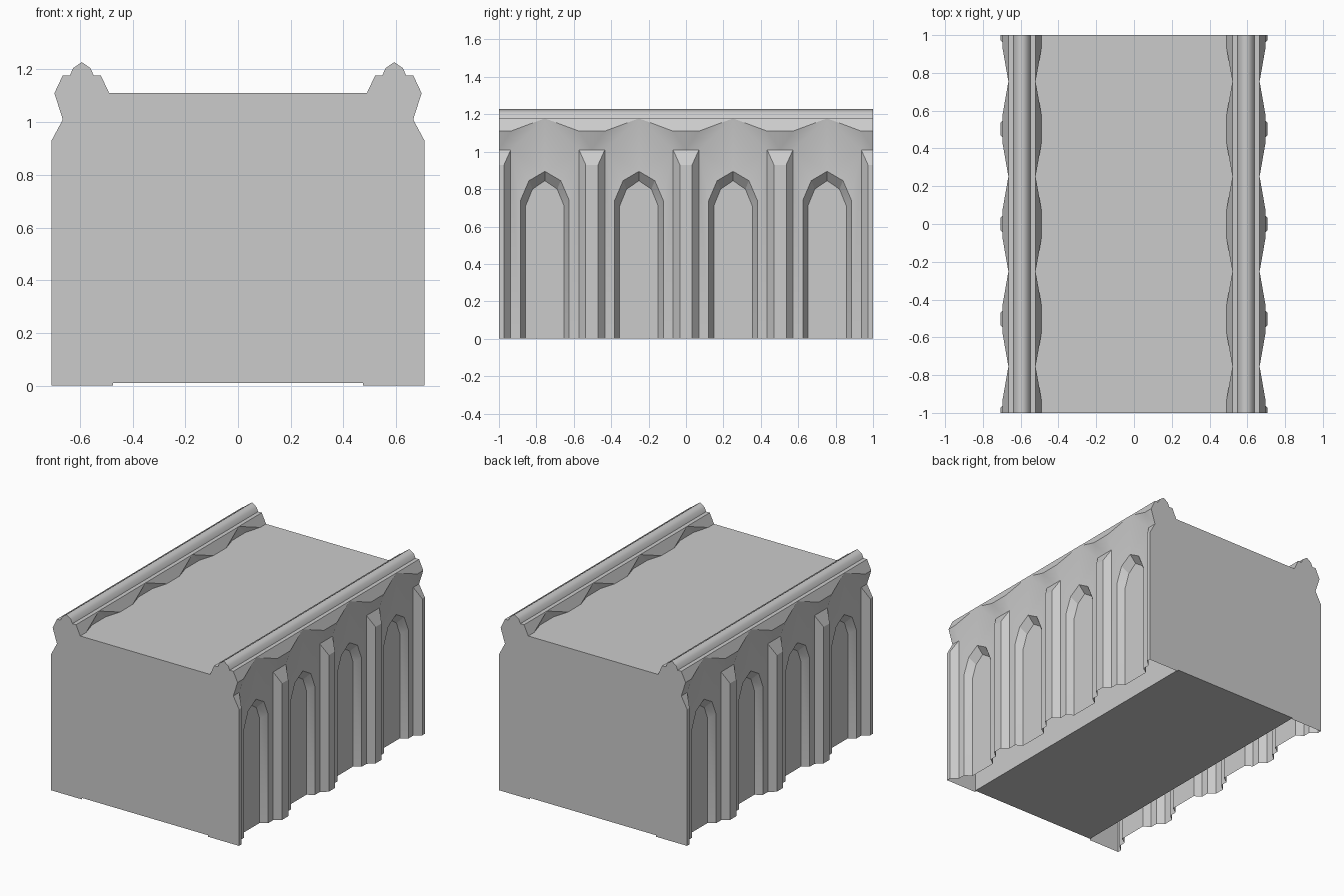
import bpy, bmesh, math

if "Cube" in bpy.data.objects:
    bpy.data.objects.remove(bpy.data.objects["Cube"])

stone = bpy.data.materials.new("stone_grey")
stone.diffuse_color = (0.6, 0.6, 0.6, 1)
stone.use_nodes = True
stone.node_tree.nodes["Principled BSDF"].inputs["Base Color"].default_value = stone.diffuse_color

BAY = 0.503          # spacing of the pilasters
MID = BAY / 2        # pilaster centre to arch centre
RAIL_X = 0.593       # parapet centre line


def add_object(name, bm, mirror=False, smooth=None):
    me = bpy.data.meshes.new(name)
    bm.to_mesh(me)
    bm.free()
    me.materials.append(stone)
    if smooth:
        me.shade_smooth()
        me.set_sharp_from_angle(angle=math.radians(smooth))
    ob = bpy.data.objects.new(name, me)
    bpy.context.collection.objects.link(ob)
    if mirror:
        ob.modifiers.new("Mirror", 'MIRROR').use_axis = (True, False, False)
    return ob


def sweep(name, profile, closed=False, mirror=False, smooth=None):
    """Run an x-z profile along the full length, without end caps."""
    bm = bmesh.new()
    rows = [[bm.verts.new((x, y, z)) for x, z in profile] for y in (-1, 1)]
    n = len(profile)
    for i in range(n if closed else n - 1):
        j = (i + 1) % n
        bm.faces.new((rows[0][i], rows[0][j], rows[1][j], rows[1][i]))
    return add_object(name, bm, mirror, smooth)


def build_bays(name, half_bay, side, smooth=None):
    """Repeat a half bay along y; side is the x direction the faces look."""
    bm = bmesh.new()
    for k in range(-2, 3):
        for s in (-1, 1):
            for face in half_bay:
                bm.faces.new([bm.verts.new((x, k * BAY + s * u, z)) for x, u, z in face])
    bmesh.ops.remove_doubles(bm, verts=bm.verts[:], dist=0.0005)
    for s in (-1, 1):
        bmesh.ops.bisect_plane(bm, geom=bm.verts[:] + bm.edges[:] + bm.faces[:],
                               plane_co=(0, s, 0), plane_no=(0, s, 0), clear_outer=True)
    bm.normal_update()
    for f in bm.faces:
        if f.normal.x * side < 0:
            f.normal_flip()
    return add_object(name, bm, True, smooth)


# Side wall: pilaster, pointed arch recess and scalloped cornice
W, P, C, R = 0.665, 0.708, 0.697, 0.62      # wall, pilaster, cornice, recess planes
FLAT, HALF = 0.033, 0.069                   # pilaster half widths, front and back
outer = [(MID - 0.13, 0), (MID - 0.13, 0.74), (MID - 0.085, 0.845), (MID, 0.895)]
inner = [(MID - 0.103, 0), (MID - 0.103, 0.71), (MID - 0.066, 0.80), (MID, 0.845)]

pilaster = [
    [(P, 0, 0), (P, FLAT, 0), (P, FLAT, 0.93), (P, 0, 0.93)],
    [(P, FLAT, 0), (W, HALF, 0), (W, HALF, 1.01), (P, FLAT, 0.93)],
    [(P, 0, 0.93), (P, FLAT, 0.93), (W, HALF, 1.01), (W, 0, 1.01)],
]
wall = [[(W, HALF, 0)] + [(W, u, z) for u, z in outer] + [(W, MID, 1.178), (W, HALF, 1.01)]]
recess = [[(R, MID, 0)] + [(R, u, z) for u, z in inner]]
for i in range(3):
    recess.append([(W, *outer[i]), (R, *inner[i]), (R, *inner[i + 1]), (W, *outer[i + 1])])
cornice = [
    [(W, 0, 1.01), (W, HALF, 1.01), (C, HALF, 1.11), (C, 0, 1.11)],
    [(W, HALF, 1.01), (W, MID, 1.178), (C, HALF, 1.11)],
    [(C, 0, 1.11), (C, HALF, 1.11), (W, MID, 1.178), (W, 0, 1.178)],
]
build_bays("side_wall", pilaster + wall + recess + cornice, 1, smooth=26)

# Inner face of the parapet, the same scallops turned toward the roof
flip = [[(2 * RAIL_X - x, u, z) for x, u, z in f] for f in cornice]
I = 2 * RAIL_X - W
flip.append([(I, HALF, 1.01), (I, MID, 1.01), (I, MID, 1.178)])
build_bays("parapet_inner_face", flip, -1)

# Parapet ledge and rounded rail
sweep("parapet_ledge", [(W, 1.178), (I, 1.178)], mirror=True)
rail = [(0.638, 1.178), (0.626, 1.205), (RAIL_X, 1.228), (0.56, 1.205), (0.548, 1.178)]
sweep("parapet_rail", rail, mirror=True, smooth=80)

# Core with the flat roof and the slightly raised floor
right = [(0.475, 0.01), (0.475, 1.05), (0.54, 1.05), (0.54, 1.11)]
sweep("core_and_roof", right + [(-x, z) for x, z in reversed(right)], closed=True)

# End walls following the full cross-section
half = ([(0.475, 0.01), (0.475, 0), (P, 0), (P, 0.93), (W, 1.01), (C, 1.11), (W, 1.178)]
        + rail + [(I, 1.178), (2 * RAIL_X - C, 1.11)])
for name, y in (("front_wall", -1), ("back_wall", 1)):
    bm = bmesh.new()
    pts = half + [(-x, z) for x, z in reversed(half)]
    if y > 0:
        pts.reverse()
    bm.faces.new([bm.verts.new((x, y, z)) for x, z in pts])
    add_object(name, bm)

# Make the core's faces look outward
core = bpy.data.objects["core_and_roof"].data
bm = bmesh.new()
bm.from_mesh(core)
bmesh.ops.recalc_face_normals(bm, faces=bm.faces[:])
bm.to_mesh(core)
bm.free()

# Rail and ledge faces look up
for name in ("parapet_ledge", "parapet_rail"):
    me = bpy.data.objects[name].data
    if sum(p.normal.z for p in me.polygons) < 0:
        me.flip_normals()
